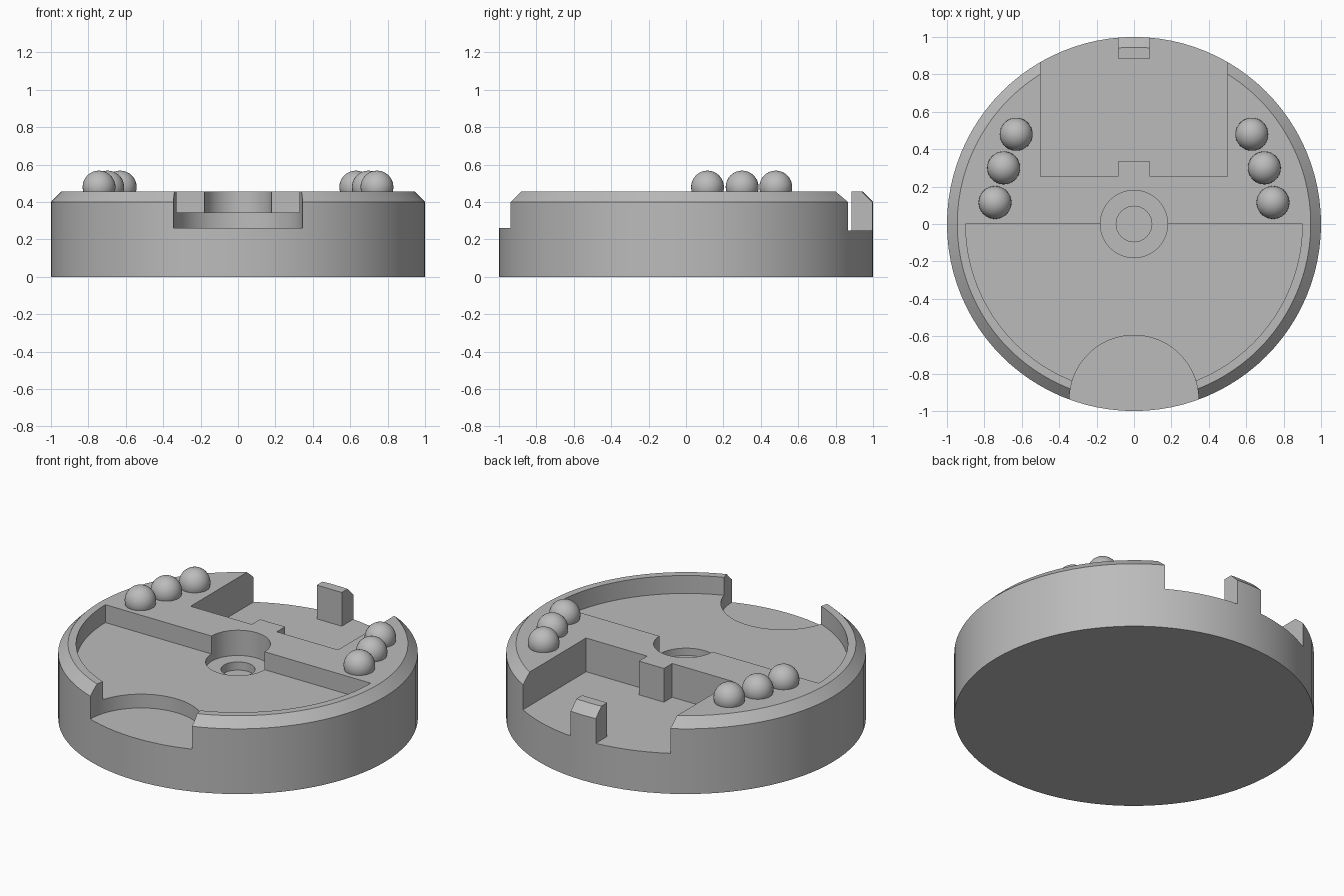
import bpy
import bmesh
from math import cos, sin, pi

if "Cube" in bpy.data.objects:
    bpy.data.objects.remove(bpy.data.objects["Cube"], do_unlink=True)

grey = bpy.data.materials.new("plain grey")
grey.use_nodes = True
COLOUR = (0.5, 0.5, 0.5, 1)
grey.diffuse_color = COLOUR
grey.node_tree.nodes["Principled BSDF"].inputs["Base Color"].default_value = COLOUR

TOP, ABOVE = 0.455, 0.7


def arc(radius, cy=0, start=0, turn=2 * pi, steps=96):
    """Outline points on a circle, or on a part of it."""
    count = steps if turn == 2 * pi else steps + 1
    return [(radius * cos(start + turn * i / steps),
             cy + radius * sin(start + turn * i / steps)) for i in range(count)]


def loft(name, layers):
    """Closed solid through stacked (outline, height) layers."""
    bm = bmesh.new()
    rings = [[bm.verts.new((x, y, z)) for x, y in outline] for outline, z in layers]
    bm.faces.new(rings[0][::-1])
    bm.faces.new(rings[-1])
    for low, high in zip(rings, rings[1:]):
        for i in range(len(low)):
            j = (i + 1) % len(low)
            bm.faces.new((low[i], low[j], high[j], high[i]))
    bmesh.ops.recalc_face_normals(bm, faces=bm.faces[:])
    mesh = bpy.data.meshes.new(name)
    bm.to_mesh(mesh)
    bm.free()
    mesh.materials.append(grey)
    obj = bpy.data.objects.new(name, mesh)
    bpy.context.collection.objects.link(obj)
    return obj


def activate(obj):
    bpy.ops.object.select_all(action='DESELECT')
    obj.select_set(True)
    bpy.context.view_layer.objects.active = obj


def cut(target, outline, floor):
    """Sink a pocket with the given outline down to the floor height."""
    cutter = loft("cutter", [(outline, floor), (outline, ABOVE)])
    activate(target)
    mod = target.modifiers.new("pocket", 'BOOLEAN')
    mod.operation = 'DIFFERENCE'
    mod.solver = 'EXACT'
    mod.object = cutter
    bpy.ops.object.modifier_apply(modifier=mod.name)
    bpy.data.objects.remove(cutter, do_unlink=True)


# Round base with a chamfered upper rim
base = loft("round_base", [(arc(1), 0), (arc(1), 0.4), (arc(0.945), TOP)])

# Half-round front pocket and the scooped notch through its rim
cut(base, arc(0.9, start=pi, turn=pi), 0.345)
cut(base, arc(0.345, cy=-0.94), 0.26)

# Stepped centre hole
cut(base, arc(0.18, steps=64), 0.30)
cut(base, arc(0.095, steps=48), 0.25)

# Open rear bay, leaving a key on the inner wall and a tooth at the rim
half = [(0.085, 0.335), (0.085, 0.255), (0.5, 0.255),
        (0.5, 1.1), (0.085, 1.1), (0.085, 0.885)]
cut(base, half + [(-x, y) for x, y in reversed(half)], 0.248)

activate(base)
bpy.ops.object.shade_smooth_by_angle(angle=pi / 6)

# Three balls set into the deck on each side
for side, label in ((1, "left"), (-1, "right")):
    for i, (x, y) in enumerate(((0.63, 0.48), (0.697, 0.30), (0.743, 0.115))):
        bpy.ops.mesh.primitive_uv_sphere_add(
            segments=32, ring_count=16, radius=0.088, location=(side * x, y, 0.48))
        ball = bpy.context.object
        ball.name = f"{label}_ball_{i + 1}"
        ball.data.materials.append(grey)
        bpy.ops.object.shade_smooth()
